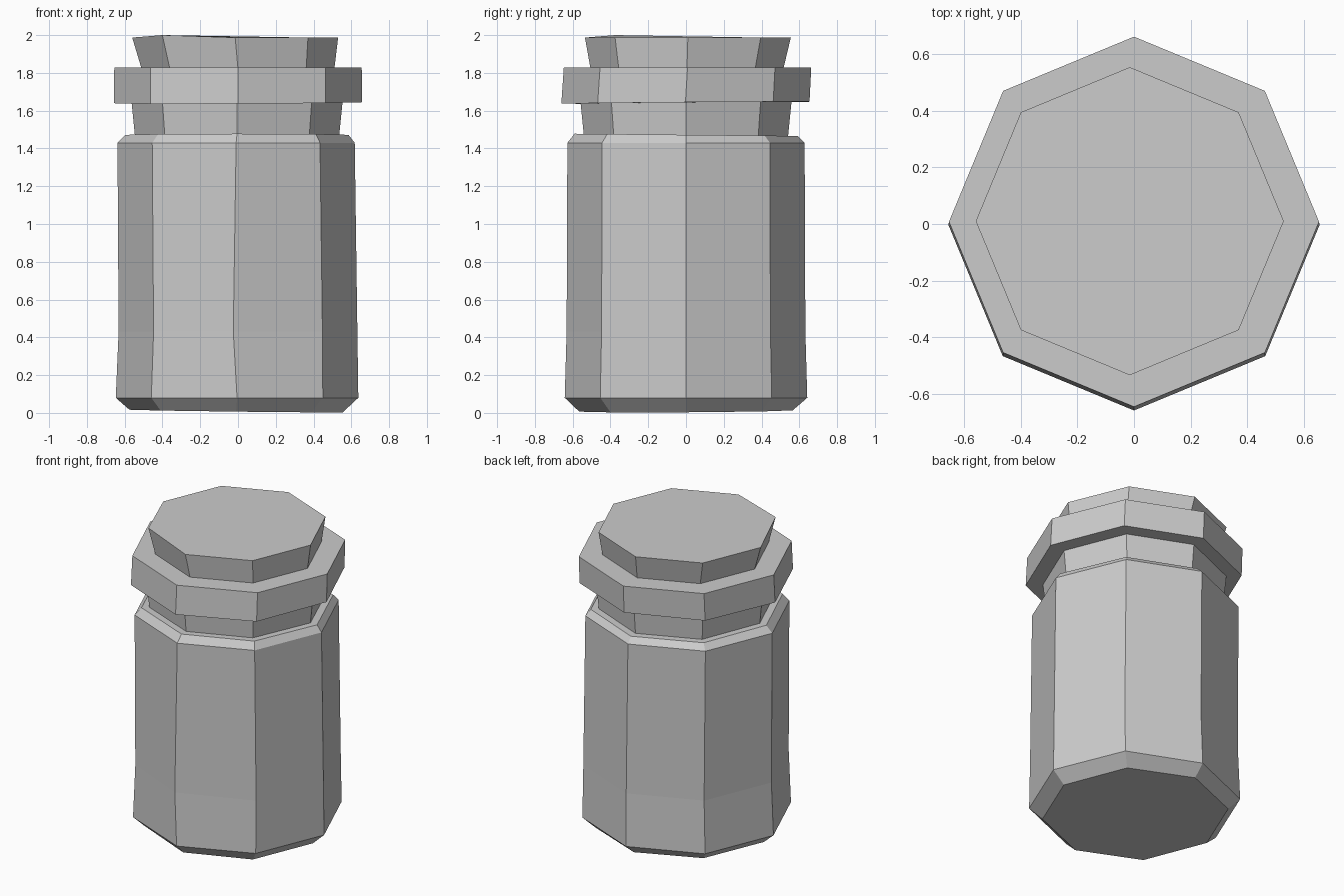
import bpy
import bmesh
from math import sin, cos, pi

cube = bpy.data.objects.get("Cube")
if cube:
    bpy.data.objects.remove(cube, do_unlink=True)

SIDES = 8

grey = bpy.data.materials.new("plain_grey")
grey.use_nodes = True
colour = (0.6, 0.6, 0.6, 1)
grey.diffuse_color = colour
grey.node_tree.nodes["Principled BSDF"].inputs["Base Color"].default_value = colour


def turned(name, rings):
    """Stack slightly uneven octagons: radius, height, shift x, shift y, slope x, slope y."""
    bm = bmesh.new()
    loops = []
    for r, z, dx, dy, sx, sy in rings:
        loop = []
        for i in range(SIDES):
            a = 2 * pi * i / SIDES
            x, y = r * cos(a), r * sin(a)
            loop.append(bm.verts.new((x + dx, y + dy, z + sx * x + sy * y)))
        loops.append(loop)
    for low, high in zip(loops, loops[1:]):
        for i in range(SIDES):
            j = (i + 1) % SIDES
            bm.faces.new((low[i], low[j], high[j], high[i]))
    bm.faces.new(loops[0][::-1])
    bm.faces.new(loops[-1])
    mesh = bpy.data.meshes.new(name)
    bm.to_mesh(mesh)
    bm.free()
    mesh.materials.append(grey)
    obj = bpy.data.objects.new(name, mesh)
    bpy.context.collection.objects.link(obj)
    return obj


# Jar body with chamfered foot and shoulder
body = turned("jar_body", [
    (0.565, 0.01, -0.01, 0, -0.012, 0.006),
    (0.642, 0.08, -0.005, 0, 0, 0),
    (0.632, 0.43, 0.0, 0, 0, 0),
    (0.628, 1.43, -0.01, 0, 0, 0),
    (0.59, 1.472, -0.005, 0, 0, -0.01),
])
# Small dent in the front and right corners of the lower body
for v in body.data.vertices:
    if abs(v.co.z - 0.43) < 0.01 and v.co.y < -0.6:
        v.co.x -= 0.025

# Narrow neck
turned("neck", [
    (0.54, 1.46, -0.005, 0, 0, 0),
    (0.56, 1.66, -0.005, 0, 0, 0),
])

# Wide collar
turned("collar", [
    (0.657, 1.642, 0, -0.003, 0.004, 0.008),
    (0.655, 1.828, 0, 0.008, 0, 0),
])

# Flared stopper
stopper = turned("stopper", [
    (0.51, 1.82, 0, 0.005, 0, 0),
    (0.545, 1.987, -0.015, 0.01, 0, 0),
])
# One raised corner at the front right of the stopper
for v in stopper.data.vertices:
    if v.co.z > 1.9 and v.co.x < -0.3 and v.co.y < -0.3:
        v.co.z = 2.0
